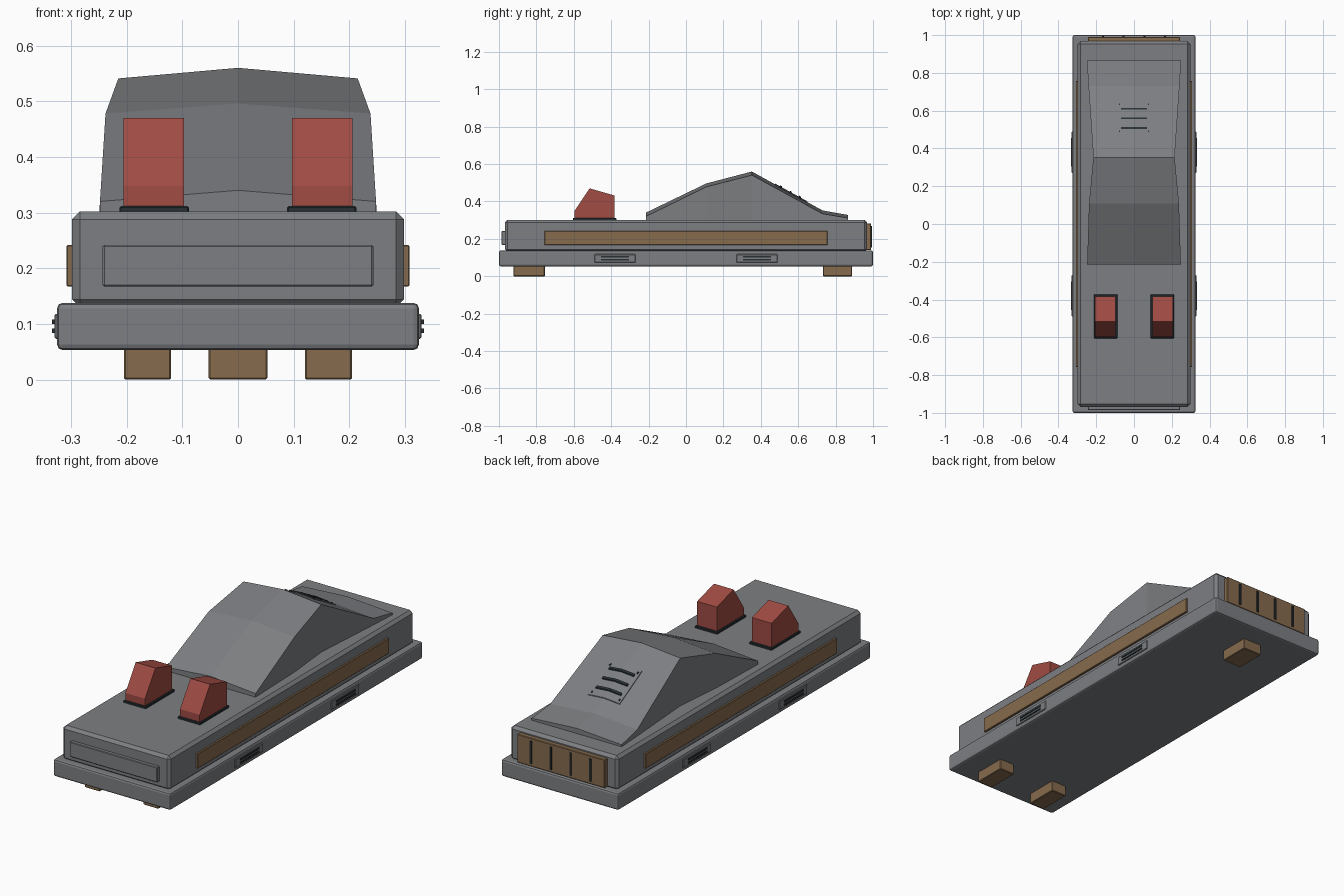
import bpy, bmesh

if "Cube" in bpy.data.objects:
    bpy.data.objects.remove(bpy.data.objects["Cube"])


def material(name, color):
    m = bpy.data.materials.new(name)
    m.diffuse_color = (*color, 1)
    m.use_nodes = True
    m.node_tree.nodes["Principled BSDF"].inputs["Base Color"].default_value = m.diffuse_color
    return m


GREY = material("grey_plastic", (0.205, 0.212, 0.224))
WOOD = material("wood_brown", (0.24, 0.147, 0.075))
RED = material("button_red", (0.35, 0.072, 0.057))
DARK = material("dark_trim", (0.021, 0.03, 0.034))


def finish(name, bm, mat, bevel=0, segments=1):
    bmesh.ops.recalc_face_normals(bm, faces=bm.faces)
    me = bpy.data.meshes.new(name)
    bm.to_mesh(me)
    bm.free()
    me.materials.append(mat)
    ob = bpy.data.objects.new(name, me)
    bpy.context.collection.objects.link(ob)
    if bevel:
        mod = ob.modifiers.new("bevel", "BEVEL")
        mod.width = bevel
        mod.segments = segments
    return ob


def box(name, x, y, z, mat, bevel=0, segments=1):
    bm = bmesh.new()
    bmesh.ops.create_cube(bm, size=1)
    for v in bm.verts:
        v.co = [(r[0] + r[1]) / 2 + c * (r[1] - r[0]) for c, r in zip(v.co, (x, y, z))]
    return finish(name, bm, mat, bevel, segments)


def side_pair(x0, x1):
    return (("left", (-x1, -x0)), ("right", (x0, x1)))


def loft(name, rings, mat):
    """Skin a row of equal closed rings and cap both ends."""
    bm = bmesh.new()
    vs = [[bm.verts.new(p) for p in ring] for ring in rings]
    n = len(vs[0])
    for a, b in zip(vs, vs[1:]):
        for i in range(n):
            j = (i + 1) % n
            bm.faces.new((a[i], a[j], b[j], b[i]))
    bm.faces.new(vs[0])
    bm.faces.new(vs[-1])
    return finish(name, bm, mat)


# Chassis and body
box("base_tray", (-0.325, 0.325), (-1, 1), (0.053, 0.138), GREY, 0.01, 2)
box("main_body", (-0.298, 0.298), (-0.968, 0.968), (0.13, 0.302), GREY, 0.014)
box("front_panel", (-0.243, 0.243), (-0.986, -0.96), (0.167, 0.242), GREY, 0.003)

# Rear wooden panel with dark slots
box("rear_panel", (-0.243, 0.243), (0.96, 0.99), (0.14, 0.282), WOOD, 0.003)
for i, x in enumerate((-0.165, -0.055, 0.055, 0.165)):
    box(f"rear_slot_{i}", (x - 0.005, x + 0.005), (0.985, 0.995), (0.155, 0.268), DARK)

# Wooden side strips
for side, x in side_pair(0.29, 0.308):
    box(f"{side}_strip", x, (-0.757, 0.757), (0.167, 0.242), WOOD, 0.002)

# Feet: two in front, one behind
for side, x in side_pair(0.12, 0.205):
    box(f"{side}_front_foot", x, (-0.922, -0.755), (0, 0.058), WOOD, 0.003)
box("rear_foot", (-0.053, 0.053), (0.732, 0.888), (0, 0.058), WOOD, 0.003)

# Side vents: raised plates with two dark slits
for label, y in (("front", -0.38), ("rear", 0.38)):
    for (side, px), (_, sx) in zip(side_pair(0.32, 0.330), side_pair(0.328, 0.334)):
        box(f"{side}_{label}_vent", px, (y - 0.11, y + 0.11), (0.073, 0.118), GREY, 0.003)
        for k, z in enumerate((0.088, 0.104)):
            box(f"{side}_{label}_slit_{k}", sx, (y - 0.075, y + 0.075),
                (z - 0.004, z + 0.004), DARK)

# Wedge-shaped buttons on dark gaskets
button_profile = [(-0.597, 0.305), (-0.597, 0.348), (-0.515, 0.47),
                  (-0.383, 0.432), (-0.383, 0.305)]
for (side, x), (_, gx) in zip(side_pair(0.097, 0.206), side_pair(0.088, 0.213)):
    box(f"{side}_gasket", gx, (-0.605, -0.372), (0.298, 0.312), DARK, 0.003)
    loft(f"{side}_button", [[(a, *p) for p in button_profile] for a in x], RED)

# Ridged hump: stations of y, half width, edge height, ridge height
stations = [(-0.215, 0.248, 0.32, 0.34), (0.108, 0.238, 0.478, 0.496),
            (0.352, 0.215, 0.541, 0.56), (0.73, 0.241, 0.334, 0.352),
            (0.865, 0.249, 0.312, 0.328)]
loft("hump", [[(-w, y, 0.298), (-w, y, e), (0, y, r), (w, y, e), (w, y, 0.298)]
              for y, w, e, r in stations], GREY)


def slope_z(x, y):
    """Height of the hump's rear slope."""
    return 0.56 - 0.55 * (y - 0.352) - 0.082 * abs(x)


def slope_plate(name, x0, x1, y0, y1, low, high, mat):
    xs = (x0, 0, x1) if x0 < 0 < x1 else (x0, x1)
    loft(name, [[(x, y, slope_z(x, y) + h)
                 for y, h in ((y0, low), (y1, low), (y1, high), (y0, high))]
                for x in xs], mat)


# Grille on the rear slope with slits and rivets
slope_plate("grille_plate", -0.088, 0.088, 0.475, 0.65, -0.005, 0.004, GREY)
for i, y in enumerate((0.508, 0.56, 0.61)):
    slope_plate(f"grille_slit_{i}", -0.07, 0.07, y - 0.005, y + 0.005, 0.002, 0.01, DARK)
for i, y in enumerate((0.49, 0.635)):
    for side, x in side_pair(0.073, 0.08):
        slope_plate(f"{side}_rivet_{i}", *x, y - 0.004, y + 0.004, 0.002, 0.008, DARK)
